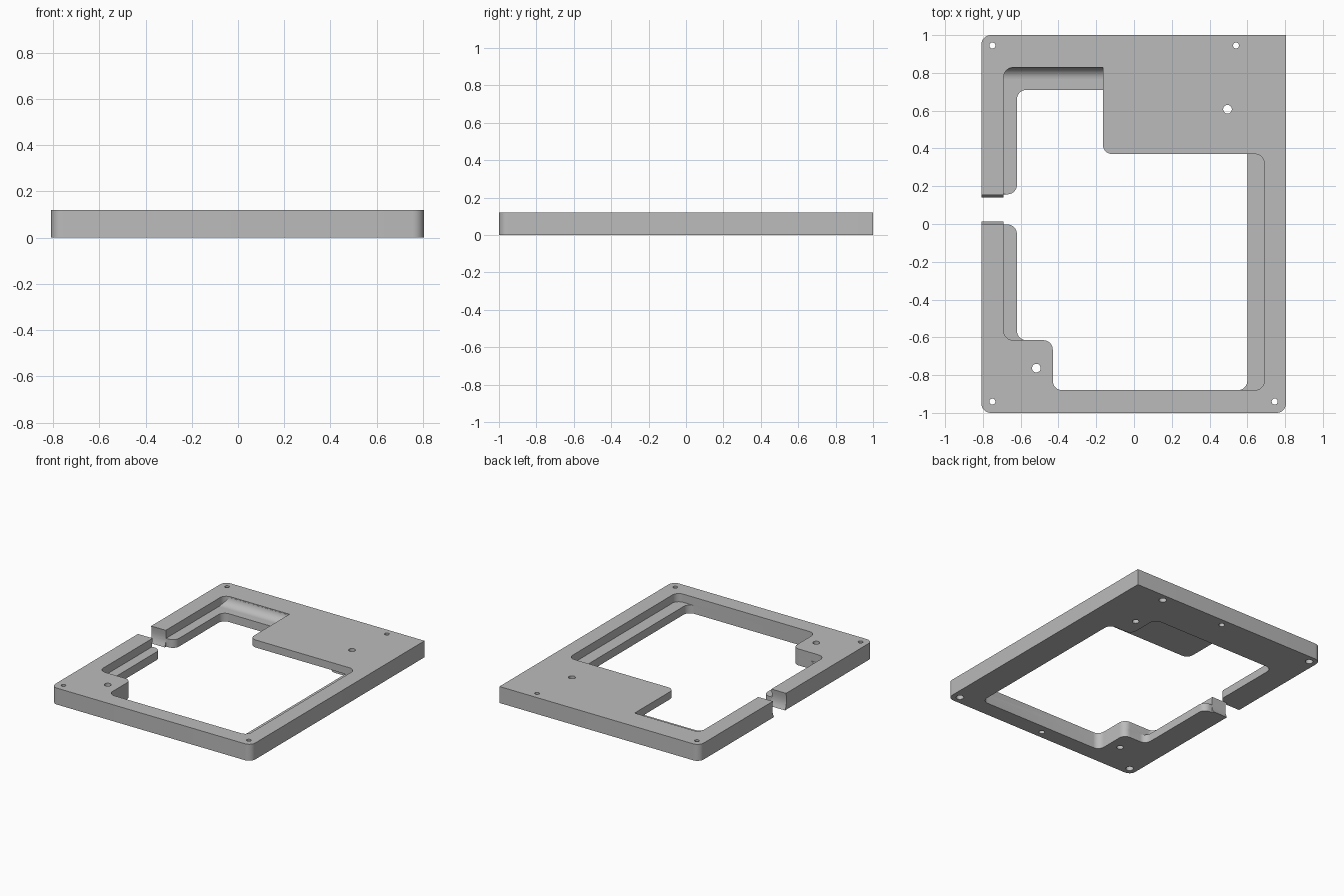
import bpy, bmesh, math
from mathutils import Vector

if "Cube" in bpy.data.objects:
    bpy.data.objects.remove(bpy.data.objects["Cube"])

H = 0.12          # plate height
LEDGE = 0.06      # height of the inner ledge
SEG = 8           # segments per rounded corner

grey = bpy.data.materials.new("plain_grey")
grey.diffuse_color = (0.5, 0.5, 0.5, 1)
grey.use_nodes = True
grey.node_tree.nodes["Principled BSDF"].inputs["Base Color"].default_value = grey.diffuse_color


def rounded(corners):
    """Outline from right-angled corners (x, y, radius)."""
    out = []
    n = len(corners)
    for i, (x, y, r) in enumerate(corners):
        p = Vector((x, y))
        if r == 0:
            out.append((x, y))
            continue
        d1 = (p - Vector(corners[i - 1][:2])).normalized()
        d2 = (Vector(corners[(i + 1) % n][:2]) - p).normalized()
        c = p - d1 * r + d2 * r
        for k in range(SEG + 1):
            a = math.pi / 2 * k / SEG
            q = c + d1 * r * math.sin(a) - d2 * r * math.cos(a)
            out.append((q.x, q.y))
    return out


def prism(name, pts, lo, hi, along_x=False):
    """Extrude a flat outline along z, or a (y, z) profile along x."""
    bm = bmesh.new()
    def place(p, h):
        return (h, p[0], p[1]) if along_x else (p[0], p[1], h)
    a = [bm.verts.new(place(p, lo)) for p in pts]
    b = [bm.verts.new(place(p, hi)) for p in pts]
    bm.faces.new(a)
    bm.faces.new(b)
    for i in range(len(pts)):
        j = (i + 1) % len(pts)
        bm.faces.new((a[i], a[j], b[j], b[i]))
    bmesh.ops.recalc_face_normals(bm, faces=bm.faces)
    me = bpy.data.meshes.new(name)
    bm.to_mesh(me)
    bm.free()
    me.materials.append(grey)
    ob = bpy.data.objects.new(name, me)
    bpy.context.collection.objects.link(ob)
    return ob


def activate(ob):
    bpy.ops.object.select_all(action='DESELECT')
    ob.select_set(True)
    bpy.context.view_layer.objects.active = ob


def cut(target, cutter):
    m = target.modifiers.new("cut", 'BOOLEAN')
    m.operation = 'DIFFERENCE'
    m.solver = 'EXACT'
    m.object = cutter
    activate(target)
    bpy.ops.object.modifier_apply(modifier=m.name)
    bpy.data.objects.remove(cutter)


def hole(target, x, y, r, lo, hi):
    pts = [(x + r * math.cos(math.tau * k / 24), y + r * math.sin(math.tau * k / 24))
           for k in range(24)]
    cut(target, prism("hole_cutter", pts, lo, hi))


# Outer plate, one corner left square
R = 0.05
frame = prism("frame", rounded([(-0.808, -1, R), (0.805, -1, R),
                                (0.805, 1, 0), (-0.808, 1, R)]), 0, H)

# Upper recess: leaves the back right cover slab and the screw boss
upper = rounded([(-0.69, -0.615, R), (-0.43, -0.615, R), (-0.43, -0.88, R),
                 (0.69, -0.88, R), (0.69, 0.37, R), (-0.165, 0.37, R),
                 (-0.165, 0.828, 0), (-0.69, 0.828, R)])
cut(frame, prism("upper_cutter", upper, LEDGE, 0.3))

# Lower opening: leaves the ledge, runs under the slab, notched at the side slot
lower = rounded([(-0.62, -0.615, R), (-0.43, -0.615, R), (-0.43, -0.88, R),
                 (0.60, -0.88, R), (0.60, 0.46, R), (0.41, 0.46, R),
                 (0.41, 0.71, R), (-0.62, 0.71, R), (-0.62, 0.157, R),
                 (-0.69, 0.157, 0), (-0.69, -0.003, 0), (-0.62, -0.003, R)])
cut(frame, prism("lower_cutter", lower, -0.2, LEDGE + 0.005))

# Side slot with hollowed end faces
mid = 0.077
side = [(0.064, -0.05), (0.064, 0), (0.073, 0.02), (0.079, 0.042), (0.081, 0.065),
        (0.080, 0.09), (0.076, H), (0.076, 0.2)]
slot = [(mid + w, z) for w, z in side] + [(mid - w, z) for w, z in reversed(side)]
cut(frame, prism("slot_cutter", slot, -1, -0.68, along_x=True))

# Corner screw holes with a wider bore underneath
for x, y in ((-0.75, 0.945), (0.54, 0.945), (-0.75, -0.94), (0.745, -0.94)):
    hole(frame, x, y, 0.016, -0.1, 0.3)
    hole(frame, x, y, 0.026, -0.1, 0.05)
# Boss holes, then blind holes in the underside
for x, y in ((0.495, 0.607), (-0.517, -0.763)):
    hole(frame, x, y, 0.023, -0.1, 0.3)
for y in (0.945, -0.945):
    hole(frame, 0.02, y, 0.02, -0.1, 0.06)

# Curved cove along the back of the recess
r = 0.06
arc = [(0.768 + r * math.sin(math.pi / 2 * k / 12), H - r * math.cos(math.pi / 2 * k / 12))
       for k in range(12)]
cove = prism("back_cove", arc + [(0.832, 0.115), (0.832, 0.05), (0.768, 0.05)],
             -0.695, -0.16, along_x=True)

for ob in (frame, cove):
    activate(ob)
    bpy.ops.object.shade_smooth_by_angle(angle=math.radians(30))
